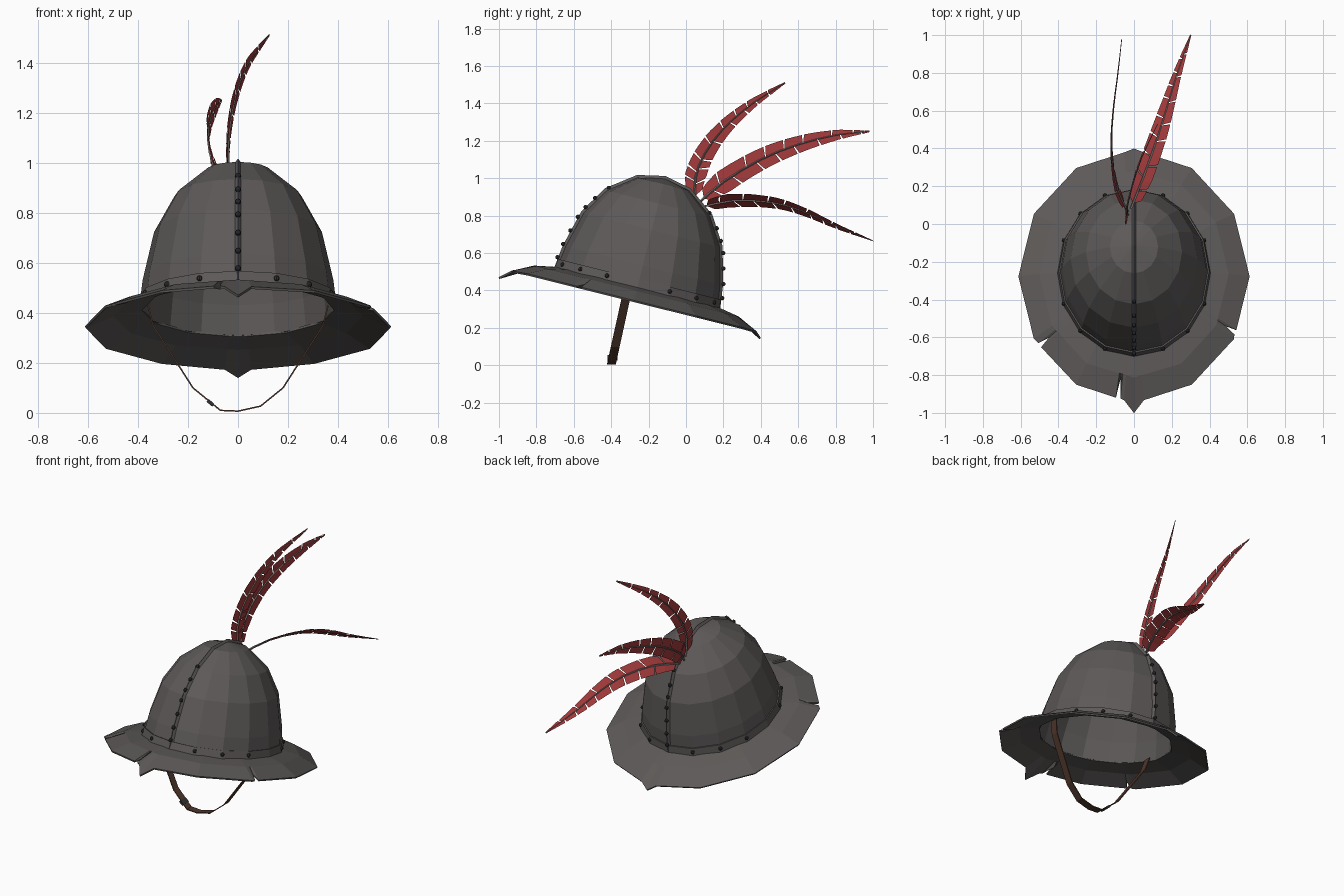
import bpy, bmesh, math, random
from mathutils import Vector, Matrix

random.seed(4)
cube = bpy.data.objects.get("Cube")
if cube:
    bpy.data.objects.remove(cube)


def material(name, *rgb):
    m = bpy.data.materials.new(name)
    m.use_nodes = True
    m.diffuse_color = (*rgb, 1)
    m.node_tree.nodes["Principled BSDF"].inputs["Base Color"].default_value = (*rgb, 1)
    return m


steel = material("worn steel", 0.108, 0.100, 0.097)
iron = material("dark iron", 0.03, 0.03, 0.032)
leather = material("brown leather", 0.075, 0.037, 0.024)
red = material("red vane", 0.36, 0.042, 0.044)
quill = material("grey quill", 0.22, 0.19, 0.18)


def build(name, verts, faces, mat, thickness=0, matrix=None):
    me = bpy.data.meshes.new(name)
    me.from_pydata([tuple(v) for v in verts], [], faces)
    me.materials.append(mat)
    ob = bpy.data.objects.new(name, me)
    bpy.context.collection.objects.link(ob)
    if matrix:
        ob.matrix_world = matrix
    if thickness:
        mod = ob.modifiers.new("thickness", "SOLIDIFY")
        mod.thickness = thickness
        mod.offset = 0
    return ob


def strips(rows, closed=False):
    """Quads joining consecutive rows of points."""
    n = len(rows[0])
    verts = [p for row in rows for p in row]
    faces = [(i * n + j, i * n + (j + 1) % n, (i + 1) * n + (j + 1) % n, (i + 1) * n + j)
             for i in range(len(rows) - 1) for j in range(n if closed else n - 1)]
    return verts, faces


# The helmet is modelled upright, then tipped back
TILT = Matrix.Translation((0, -0.26, 0.415)) @ Matrix.Rotation(math.radians(-14), 4, "X")
DEPTH = 1.125
PROFILE = [(0.39, 0), (0.375, 0.12), (0.33, 0.315), (0.25, 0.46), (0.125, 0.565), (0, 0.595)]


def around(radius, z, degrees, depth=DEPTH):
    a = math.radians(degrees)
    return Vector((radius * math.sin(a), -radius * depth * math.cos(a), z))


SIDES = 16
ANGLES = [360 * i / SIDES for i in range(SIDES)]

# Dome
v, f = strips([[around(r, z, a) for a in ANGLES] for r, z in PROFILE[:-1]], True)
v.append(around(*PROFILE[-1], 0))
top = len(v) - 1
f += [(top - SIDES + i, top - SIDES + (i + 1) % SIDES, top) for i in range(SIDES)]
build("dome", v, f, steel, 0.012, TILT)

# Band around the foot of the dome
v, f = strips([[around(r, z, a) for a in ANGLES] for r, z in ((0.402, -0.005), (0.394, 0.045))], True)
build("base_band", v, f, steel, 0.008, TILT)

# Brim: twelve sides, pointed at front and back, with torn notches
edge = [(a, 0.61, -0.075) for a in range(30, 360, 30) if a != 180]
edge += [(0, 0.655, -0.13), (5, 0.605, -0.08), (355, 0.605, -0.08)]
edge += [(180, 0.63, -0.105), (175, 0.607, -0.078), (185, 0.607, -0.078)]
for a, depth in ((63, 0.06), (304, 0.06), (352, 0.09)):
    edge += [(a - 1.2, 0.6, -0.075), (a, 0.6 - depth, -0.055), (a + 1.2, 0.6, -0.075)]
edge.sort()
brim = [[around(0.385, 0, a) for a, r, z in edge],
        [around(min(0.5 * c, r), -0.024, a)
         for (a, r, z) in edge
         for c in [math.cos(math.radians(15)) / math.cos(math.radians(a % 30 - 15))]],
        [around(r, z, a, 1.115) for a, r, z in edge]]
v, f = strips(brim, True)
build("brim", v, f, steel, 0.01, TILT)

# Raised ridge running front to back over the dome
arc = [around(r, z, 0) for r, z in PROFILE] + [around(r, z, 180) for r, z in PROFILE[-2::-1]]
rows = []
for p in arc:
    out = (p - Vector((0, 0, 0.15))).normalized()
    rows.append([p + Vector((-0.014, 0, 0)), p + out * 0.02, p + Vector((0.014, 0, 0))])
v, f = strips(rows)
build("centre_ridge", v, f, steel, 0, TILT)


# Rivets on the band and along the ridge
def on_dome(height, degrees, lift):
    for (r0, z0), (r1, z1) in zip(PROFILE, PROFILE[1:]):
        if z0 <= height <= z1:
            r = r0 + (r1 - r0) * (height - z0) / (z1 - z0)
            return around(r + lift, height, degrees)


spots = [on_dome(0.022, a, 0.014) for a in ANGLES if a % 90]
for a in (0, 180):
    spots += [on_dome(h, a, 0.02) for h in (0.055, 0.13, 0.21, 0.29, 0.35, 0.41, 0.48)]
bm = bmesh.new()
for p in spots:
    bmesh.ops.create_uvsphere(bm, u_segments=8, v_segments=5, radius=0.012,
                              matrix=Matrix.Translation(p))
me = bpy.data.meshes.new("rivets")
bm.to_mesh(me)
bm.free()
me.materials.append(iron)
rivets = bpy.data.objects.new("rivets", me)
bpy.context.collection.objects.link(rivets)
rivets.matrix_world = TILT

# Chin strap and its buckle
path = [(-0.36, 0.43), (-0.34, 0.35), (-0.18, 0.1), (-0.07, 0.01), (0, 0.007),
        (0.09, 0.027), (0.18, 0.1), (0.34, 0.35), (0.36, 0.43)]
v, f = strips([[(x, -0.4 + 0.22 * z + s, z) for s in (-0.023, 0.023)] for x, z in path])
build("chin_strap", v, f, leather, 0.006)
bpy.ops.mesh.primitive_cube_add(size=1, location=(-0.11, -0.393, 0.04),
                                rotation=(0, math.radians(40), 0))
buckle = bpy.context.object
buckle.name = "strap_buckle"
buckle.scale = (0.03, 0.055, 0.014)
buckle.data.materials.append(iron)


# Feathers: a tapering quill with split vanes on both sides
def curve_points(points, steps):
    """Smooth path through the given points."""
    pts = [Vector(p) for p in points]
    pts = [2 * pts[0] - pts[1]] + pts + [2 * pts[-1] - pts[-2]]
    out = []
    for i in range(steps + 1):
        t = i / steps * (len(pts) - 3)
        k = min(int(t), len(pts) - 4)
        t -= k
        a, b, c, d = pts[k:k + 4]
        out.append(0.5 * (2 * b + (c - a) * t + (2 * a - 5 * b + 4 * c - d) * t * t
                          + (3 * b - a - 3 * c + d) * t ** 3))
    return out


def feather(name, points, normal, width):
    steps = 40
    p = curve_points(points, steps)
    normal = Vector(normal)
    tangent = [(p[min(i + 1, steps)] - p[max(i - 1, 0)]).normalized() for i in range(steps + 1)]
    side = [normal.cross(t).normalized() for t in tangent]

    rows = []
    for i in range(0, steps + 1, 4):
        r = 0.007 * (1 - 0.75 * i / steps)
        up = tangent[i].cross(side[i])
        rows.append([p[i] + side[i] * r, p[i] + up * r, p[i] - side[i] * r, p[i] - up * r])
    v, f = strips(rows, True)
    build(name + "_quill", v, f, quill)

    def reach(i):
        t = i / steps
        return width * min(1, 0.55 + 2.5 * t) * (1 - t ** 2.2) + 0.004

    v, f = [], []
    for sign in (-1, 1):
        i = 2
        while i < steps:
            j = min(i + random.choice((3, 4, 5, 6)), steps)
            m = (i + j) // 2
            sweep = 0.028 * (1 - i / steps)
            gap = 0.006 if j < steps else 0
            rows = []
            for k, shift in ((i, 0.008), (m, 0), (j, -gap)):
                outer = p[k] + side[k] * sign * reach(k) + tangent[k] * (sweep + shift)
                rows.append([p[k] + tangent[k] * shift * 0.3, outer])
            n = len(v)
            nv, nf = strips(rows)
            v += nv
            f += [tuple(q + n for q in face) for face in nf]
            i = j
    build(name + "_vanes", v, f, red)


feather("upper_feather",
        [(-0.03, 0.05, 0.87), (-0.04, 0.05, 1.0), (-0.035, 0.1, 1.13), (-0.01, 0.2, 1.265),
         (0.04, 0.35, 1.395), (0.125, 0.53, 1.51)], (1, -0.1, 0.1), 0.055)
feather("middle_feather",
        [(-0.03, 0.06, 0.86), (-0.095, 0.2, 0.98), (-0.12, 0.4, 1.1), (-0.11, 0.6, 1.18),
         (-0.085, 0.8, 1.23), (-0.065, 0.98, 1.25)], (1, 0.1, 0.15), 0.06)
feather("lower_feather",
        [(-0.025, 0.06, 0.84), (0.05, 0.25, 0.88), (0.125, 0.46, 0.87), (0.175, 0.62, 0.825),
         (0.23, 0.8, 0.745), (0.3, 1.0, 0.665)], (-0.5, 0.25, 0.8), 0.06)
